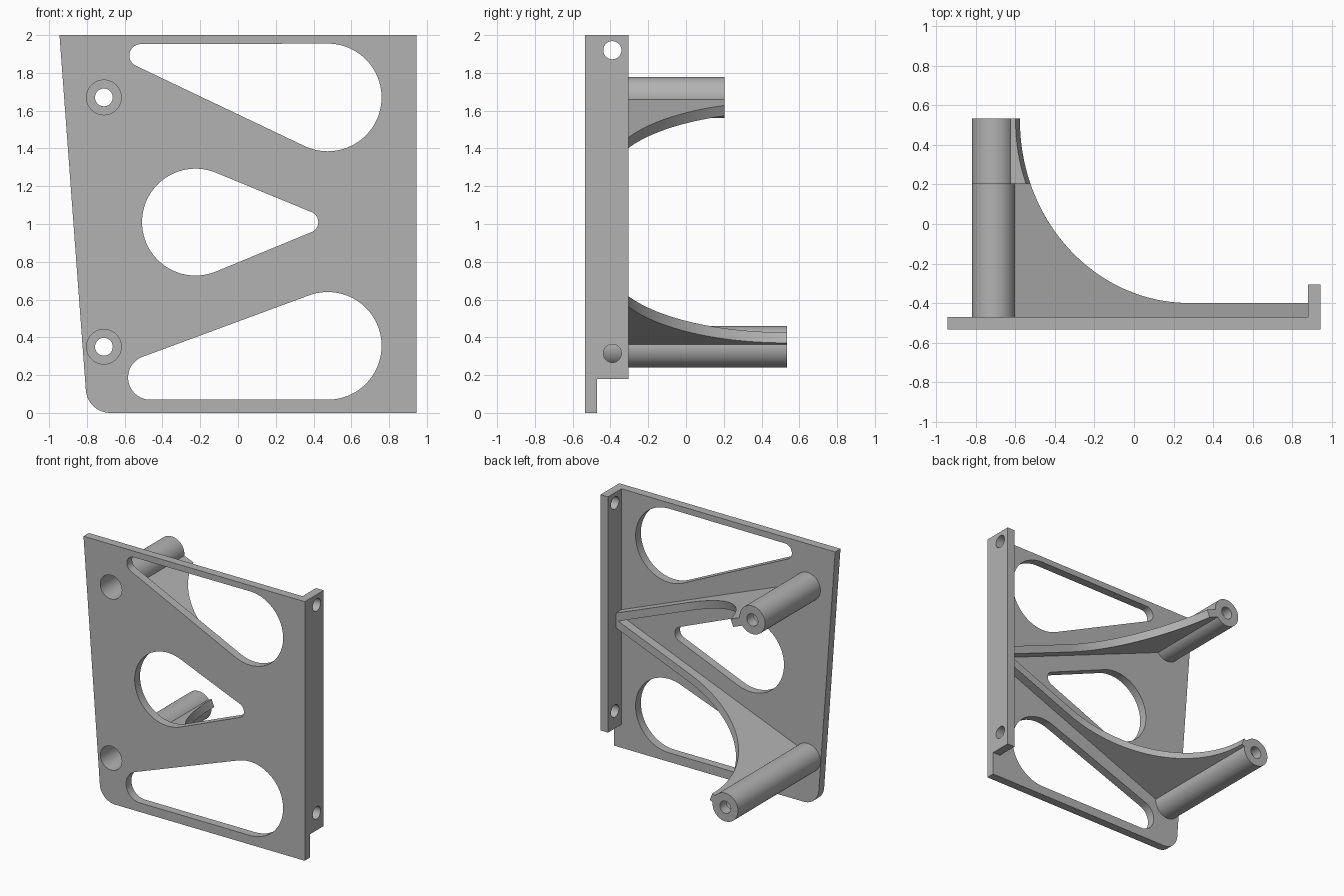
import bpy
import bmesh
from math import acos, atan2, cos, sin, pi, tau, radians, hypot
from mathutils import Matrix, Vector

if "Cube" in bpy.data.objects:
    bpy.data.objects.remove(bpy.data.objects["Cube"])

grey = bpy.data.materials.new("light grey")
grey.use_nodes = True
grey.diffuse_color = (0.45, 0.45, 0.45, 1)
grey.node_tree.nodes["Principled BSDF"].inputs["Base Color"].default_value = grey.diffuse_color

# Maps a profile (a, b) with extrusion depth c to world axes
FACING_FRONT = Matrix(((1, 0, 0), (0, 0, 1), (0, 1, 0))).to_4x4()   # x, z profile, depth y
FACING_SIDE = Matrix(((0, 0, 1), (1, 0, 0), (0, 1, 0))).to_4x4()    # y, z profile, depth x


def finish(name, bm):
    bmesh.ops.remove_doubles(bm, verts=bm.verts, dist=1e-5)
    bmesh.ops.recalc_face_normals(bm, faces=bm.faces)
    mesh = bpy.data.meshes.new(name)
    bm.to_mesh(mesh)
    bm.free()
    mesh.materials.append(grey)
    obj = bpy.data.objects.new(name, mesh)
    bpy.context.collection.objects.link(obj)
    return obj


def prism(name, points, start, end, matrix):
    bm = bmesh.new()
    face = bm.faces.new([bm.verts.new((a, b, start)) for a, b in points])
    new = bmesh.ops.extrude_face_region(bm, geom=[face])["geom"]
    moved = [v for v in new if isinstance(v, bmesh.types.BMVert)]
    bmesh.ops.translate(bm, verts=moved, vec=(0, 0, end - start))
    bm.transform(matrix)
    return finish(name, bm)


def arc(center, radius, start, end, steps=24):
    angles = [start + (end - start) * i / steps for i in range(steps + 1)]
    return [(center[0] + radius * cos(t), center[1] + radius * sin(t)) for t in angles]


def circle(center, radius):
    return arc(center, radius, 0, tau, 48)[:-1]


def teardrop(big, big_r, small, small_r):
    """Outline of two circles joined by their outer tangents."""
    dx, dy = small[0] - big[0], small[1] - big[1]
    heading = atan2(dy, dx)
    a = acos((big_r - small_r) / hypot(dx, dy))
    return (arc(big, big_r, heading + a, heading + tau - a, 48)
            + arc(small, small_r, heading - a, heading + a))


def cut(obj, outlines, start, end, matrix):
    for outline in outlines:
        cutter = prism("cutter", outline, start, end, matrix)
        cutter.hide_render = True
        mod = obj.modifiers.new("opening", "BOOLEAN")
        mod.operation = "DIFFERENCE"
        mod.solver = "EXACT"
        mod.object = cutter
        bpy.context.view_layer.objects.active = obj
        bpy.ops.object.modifier_apply(modifier=mod.name)
        bpy.data.objects.remove(cutter)


def smooth(obj):
    bpy.ops.object.select_all(action="DESELECT")
    obj.select_set(True)
    bpy.context.view_layer.objects.active = obj
    bpy.ops.object.shade_smooth_by_angle(angle=radians(30))


FRONT, BACK = -0.535, -0.47
POST_X, BORE = -0.71, 0.092

# Face plate with slanted edge, one rounded corner and openings
outline = [(0.945, 0), (0.945, 2), (-0.945, 2)]
outline += arc((-0.676, 0.13), 0.13, radians(184.2), radians(270), 16)
plate = prism("face_plate", outline, FRONT, BACK, FACING_FRONT)
openings = [
    teardrop((0.475, 1.67), 0.285, (-0.515, 1.892), 0.06),
    teardrop((-0.225, 1.01), 0.283, (0.368, 1.01), 0.057),
    teardrop((0.475, 0.355), 0.285, (-0.465, 0.187), 0.117),
    circle((POST_X, 1.67), BORE),
    circle((POST_X, 0.35), BORE),
]
cut(plate, openings, FRONT - 0.1, BACK + 0.1, FACING_FRONT)
smooth(plate)

# Side flange with two screw holes
flange = prism("side_flange", [(BACK, 0.18), (-0.305, 0.18), (-0.305, 2), (BACK, 2)],
               0.88, 0.945, FACING_SIDE)
cut(flange, [circle((-0.39, z), 0.048) for z in (0.315, 1.92)], 0.8, 1, FACING_SIDE)
smooth(flange)


# Hollow post: wide bore from the front, small hole at the back end
def post(name, z, tip):
    profile = [(BORE, BACK), (0.109, BACK), (0.109, tip), (0.047, tip),
               (0.047, tip - 0.08), (BORE, tip - 0.08)]
    bm = bmesh.new()
    verts = [bm.verts.new((POST_X + r, y, z)) for r, y in profile]
    edges = [bm.edges.new((verts[i - 1], verts[i])) for i in range(len(verts))]
    bmesh.ops.spin(bm, geom=verts + edges, cent=(POST_X, 0, z), axis=(0, 1, 0),
                   angle=tau, steps=48)
    smooth(finish(name, bm))


# Curved rib sloping from the post to the middle of the flange
def rib(name, z, tip, slope):
    radius, low, center = 0.924, -0.40, 1.055
    sweep = acos((low + radius - tip) / radius)
    points = [(0.1, tip), (0.1, BACK - 0.01), (1.725, BACK - 0.01), (1.725, low)]
    points += arc((center, low + radius), radius, -pi / 2, -pi / 2 - sweep, 40)
    place = Matrix.Translation(Vector((POST_X, 0, z))) @ Matrix.Rotation(slope, 4, "Y")
    smooth(prism(name, points, -0.03, 0.03, place))


for level, z, tip, slope in (("upper", 1.67, 0.205, radians(21.8)),
                             ("lower", 0.35, 0.535, radians(-21.8))):
    post(level + "_post", z, tip)
    rib(level + "_rib", z, tip, slope)
